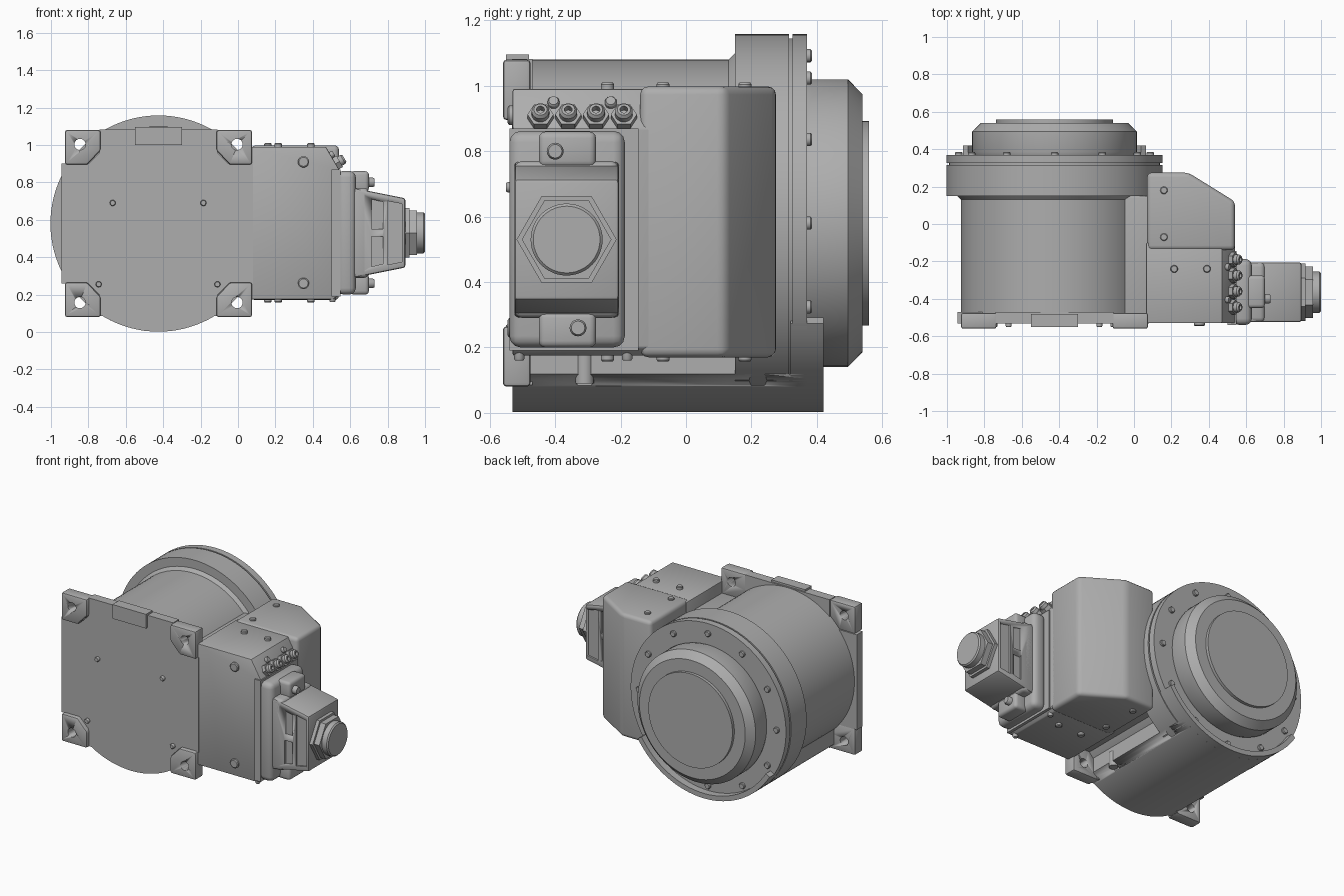
import bpy, bmesh, math
from mathutils import Vector

cube = bpy.data.objects.get("Cube")
if cube:
    bpy.data.objects.remove(cube, do_unlink=True)

metal = bpy.data.materials.new("cast grey")
metal.use_nodes = True
GREY = (0.42, 0.42, 0.42, 1)
metal.diffuse_color = GREY
metal.node_tree.nodes["Principled BSDF"].inputs["Base Color"].default_value = GREY

CX, CZ, R = -0.425, 0.58, 0.578      # main axis and flange radius
PY, PZ = -0.365, 0.53                # plug axis


def activate(ob):
    bpy.ops.object.select_all(action='DESELECT')
    ob.select_set(True)
    bpy.context.view_layer.objects.active = ob


def finish(name, bm, bevel=0, segments=3):
    bmesh.ops.recalc_face_normals(bm, faces=bm.faces)
    me = bpy.data.meshes.new(name)
    bm.to_mesh(me)
    bm.free()
    me.materials.append(metal)
    ob = bpy.data.objects.new(name, me)
    bpy.context.collection.objects.link(ob)
    activate(ob)
    if bevel:
        mod = ob.modifiers.new("Bevel", 'BEVEL')
        mod.width, mod.segments = bevel, segments
        mod.angle_limit = math.radians(25)
        bpy.ops.object.modifier_apply(modifier=mod.name)
    bpy.ops.object.shade_smooth_by_angle(angle=math.radians(30))
    return ob


def prism(name, pts, axis, a, b, bevel=0, segments=3):
    """Extrude a 2D outline along an axis from a to b."""
    place = {'x': lambda p, t: (t, p[0], p[1]),
             'y': lambda p, t: (p[0], t, p[1]),
             'z': lambda p, t: (p[0], p[1], t)}[axis]
    bm = bmesh.new()
    lo = [bm.verts.new(place(p, a)) for p in pts]
    hi = [bm.verts.new(place(p, b)) for p in pts]
    bm.faces.new(lo)
    bm.faces.new(hi)
    for i in range(len(pts)):
        j = (i + 1) % len(pts)
        bm.faces.new((lo[i], lo[j], hi[j], hi[i]))
    return finish(name, bm, bevel, segments)


def rect(u0, u1, v0, v1):
    return [(u0, v0), (u1, v0), (u1, v1), (u0, v1)]


def box(name, x, y, z, bevel=0):
    return prism(name, rect(*x, *y), 'z', *z, bevel)


def turned(name, origin, direction, profile, sides=24):
    """Solid of revolution: profile is (distance along direction, radius)."""
    q = Vector(direction).to_track_quat('Z', 'Y')
    bm = bmesh.new()
    rings = []
    for d, r in profile:
        ring = []
        for i in range(sides):
            t = 2 * math.pi * i / sides
            p = Vector((r * math.cos(t), r * math.sin(t), d))
            ring.append(bm.verts.new(Vector(origin) + q @ p))
        rings.append(ring)
    bm.faces.new(rings[0])
    bm.faces.new(rings[-1])
    for lo, hi in zip(rings, rings[1:]):
        for i in range(sides):
            j = (i + 1) % sides
            bm.faces.new((lo[i], lo[j], hi[j], hi[i]))
    return finish(name, bm)


def cut(ob, cutter):
    mod = ob.modifiers.new("Cut", 'BOOLEAN')
    mod.operation, mod.object, mod.solver = 'DIFFERENCE', cutter, 'EXACT'
    activate(ob)
    bpy.ops.object.modifier_apply(modifier=mod.name)
    bpy.data.objects.remove(cutter, do_unlink=True)


def arc(r, a, b, n=32):
    return [(CX + r * math.cos(math.radians(a + (b - a) * i / n)),
             CZ + r * math.sin(math.radians(a + (b - a) * i / n))) for i in range(n + 1)]


def bolt(name, origin, direction, r, h, sides=16):
    return turned(name, origin, direction, [(-0.02, r), (h * 0.7, r), (h, r * 0.8)], sides)


# Main drum with stepped flange and rear cap
drum = [(-0.5, 0.5), (0.13, 0.5), (0.15, 0.52), (0.15, R), (0.315, R), (0.315, 0.565),
        (0.325, 0.565), (0.325, R), (0.37, R), (0.37, 0.435), (0.385, 0.44), (0.495, 0.44),
        (0.54, 0.394), (0.54, 0.313), (0.56, 0.313)]
turned("drum_and_flange", (CX, 0, CZ), (0, 1, 0), drum, 96)
for i in range(12):
    t = math.radians(30 * i)
    bolt("flange_bolt", (CX + 0.512 * math.cos(t), 0.37, CZ + 0.512 * math.sin(t)), (0, 1, 0), 0.02, 0.015)

# Thick lower wall and the lip around the ring
wall = prism("lower_wall", arc(R, -127, -53), 'y', -0.53, 0.37)
for y in (-0.31, 0.22):
    cut(wall, turned("hole_cutter", (-0.13, y, 0.1), (1, 0, 0), [(0, 0.026), (0.3, 0.026)]))
prism("ring_lip", arc(R, -148, -32) + arc(0.545, -32, -148), 'y', 0.32, 0.42)
box("lower_filler", (CX - 0.345, CX + 0.345), (-0.5, 0.15), (0.118, 0.3))
turned("drain_boss", (-0.1, -0.31, 0.09), (0, 0, 1), [(0, 0.028), (0.1, 0.028)])

# Front plate, notched to leave room for the corner ears
x0, x1, z0, z1 = -0.943, 0.08, 0.085, 1.082
plate = [(-0.74, z0), (-0.11, z0), (-0.11, 0.2), (-0.05, 0.26), (x1, 0.26), (x1, 0.9),
         (-0.05, 0.9), (-0.11, 0.96), (-0.11, z1), (-0.74, z1), (-0.74, 0.96),
         (-0.8, 0.9), (x0, 0.9), (x0, 0.26), (-0.8, 0.26), (-0.74, 0.2)]
prism("front_plate", plate, 'y', -0.532, -0.47)
box("top_tab", (-0.55, -0.3), (-0.55, -0.48), (1.0, 1.095))

# Corner ears with through holes
for sx in (-1, 1):
    for sz in (-1, 1):
        u, v = CX + sx * 0.5, CZ + sz * 0.5
        shape = [(u, v), (u - sx * 0.19, v), (u - sx * 0.19, v - sz * 0.11),
                 (u - sx * 0.12, v - sz * 0.185), (u, v - sz * 0.185)]
        ear = prism("corner_ear", shape, 'y', -0.56, -0.475, 0.012, 2)
        cut(ear, turned("hole_cutter", (CX + sx * 0.42, -0.6, CZ + sz * 0.423), (0, 1, 0),
                        [(0, 0.03), (0.2, 0.03)]))
for x, z in ((-0.67, 0.69), (-0.185, 0.69), (-0.745, 0.255), (-0.11, 0.255)):
    bolt("plate_bolt", (x, -0.532, z), (0, -1, 0), 0.016, 0.018)

# Neck between drum and motor housing
box("neck", (-0.2, 0.1), (-0.5, 0.15), (0.25, 0.91), 0.01)

# Motor housing: rear part with sloped corner, front part with sloped top
prism("motor_housing_rear", [(0.07, -0.14), (0.54, -0.14), (0.54, 0.12), (0.29, 0.275), (0.07, 0.275)],
      'z', 0.17, 0.998, 0.025, 3)
front = [(0.065, 0.175), (0.51, 0.175), (0.54, 0.2), (0.54, 0.87), (0.47, 0.99), (0.065, 0.99)]
prism("motor_housing_front", front, 'y', -0.53, -0.1, 0.006, 2)
box("side_panel", (0.5, 0.547), (-0.54, -0.145), (0.19, 0.87))
for x, y in ((0.16, 0.18), (0.16, -0.07), (0.215, -0.24), (0.39, -0.24)):
    bolt("housing_top_bolt", (x, y, 0.992), (0, 0, 1), 0.02, 0.018)
    bolt("housing_bottom_bolt", (x, y, 0.175), (0, 0, -1), 0.02, 0.018)
for y in (-0.51, -0.18):
    bolt("panel_bolt", (0.505, y, 0.18), (0, 0, -1), 0.016, 0.02)
for z in (0.26, 0.91):
    bolt("housing_front_bolt", (0.35, -0.53, z), (0, -1, 0), 0.03, 0.015, 24)

# Row of small hex fittings on the sloped face
SLOPE = (0.86, 0, 0.5)
for i in range(4):
    at = (0.522, -0.445 + 0.085 * i, 0.9)
    turned("fitting_nut", at, SLOPE, [(-0.02, 0.04), (0.025, 0.04)], 6)
    turned("fitting_stem", at, SLOPE, [(0, 0.027), (0.045, 0.027), (0.055, 0.02), (0.055, 0.012), (0.03, 0.012)])
for y in (-0.405, -0.23):
    bolt("slope_screw", (0.495, y, 0.945), SLOPE, 0.018, 0.02)

# Plug base with upper and lower lobes
box("plug_base", (0.53, 0.63), (-0.54, -0.187), (0.2, 0.862), 0.035)
box("plug_collar", (0.6, 0.7), (-0.525, -0.205), (0.29, 0.77), 0.025)
for s in (-1, 1):
    zc = PZ + s * 0.275
    box("plug_lobe", (0.6, 0.7), (-0.45, -0.275), (zc - 0.055, zc + 0.055), 0.02)
    y = PY - s * 0.035
    bolt("lobe_screw", (0.7, y, zc - s * 0.005), (1, 0, 0), 0.026, 0.03)

# Tapered plug head with recesses on both sides
head = prism("plug_head", [(0.62, 0.29), (0.895, 0.345), (0.895, 0.715), (0.62, 0.77)],
             'y', -0.525, -0.205, 0.012, 2)
for side in (-0.525, -0.205):
    a, b = side - 0.012, side + 0.012
    cut(head, prism("recess_cutter", [(0.8, 0.36), (0.878, 0.375), (0.878, 0.685), (0.8, 0.7)], 'y', a, b))
    for s in (-1, 1):
        cut(head, prism("recess_cutter", [(0.715, PZ + s * 0.02), (0.775, PZ + s * 0.02),
                                          (0.775, PZ + s * 0.165), (0.715, PZ + s * 0.18)], 'y', a, b))

# Hex gland and round end cap
turned("gland_nut", (0, PY, PZ), (1, 0, 0), [(0.88, 0.153), (0.918, 0.153)], 6)
turned("gland_ring", (0, PY, PZ), (1, 0, 0), [(0.9, 0.137), (0.957, 0.137)], 6)
turned("end_cap", (0, PY, PZ), (1, 0, 0), [(0.95, 0.11), (0.992, 0.11), (1.0, 0.102)], 48)
